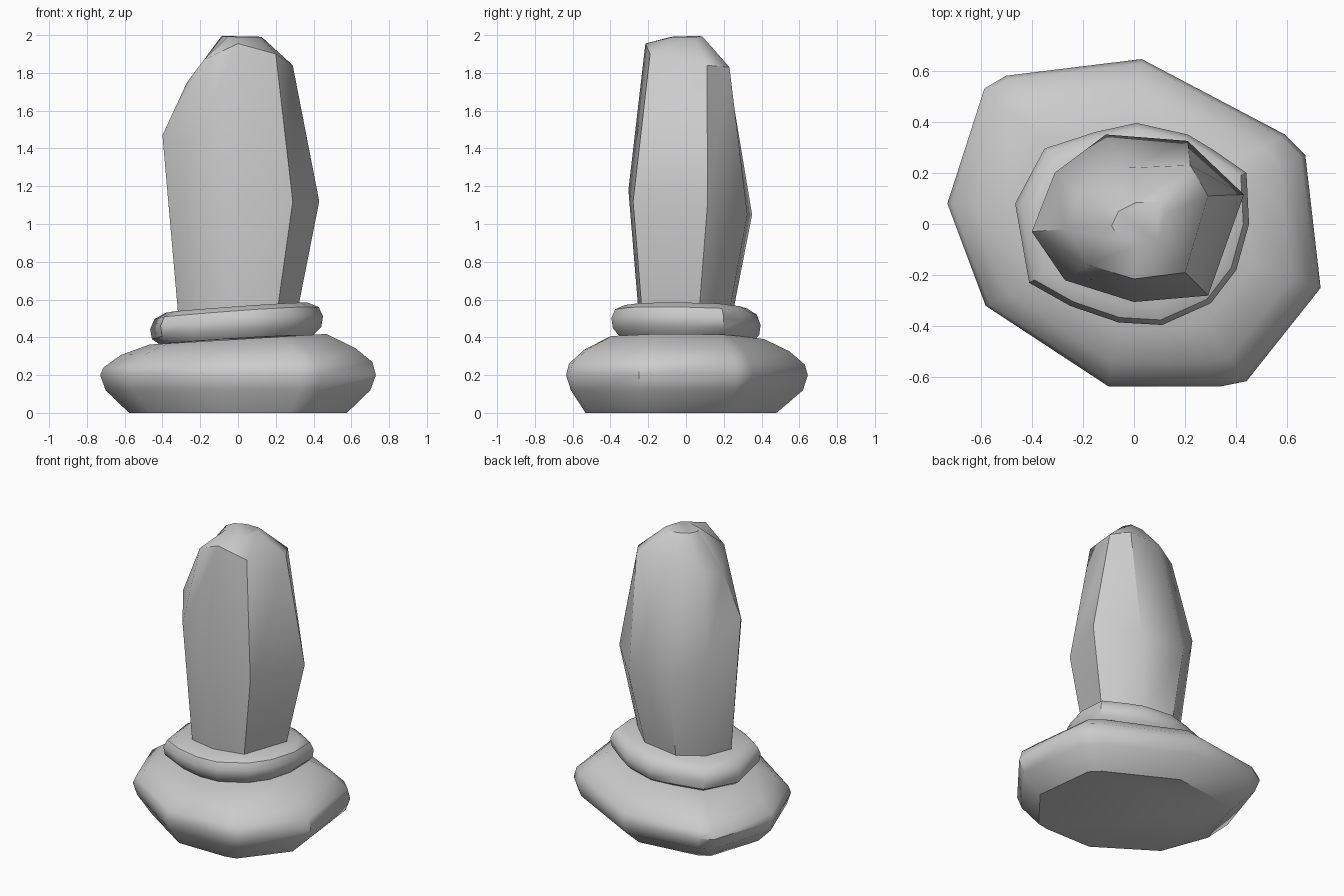
import bpy, bmesh

if "Cube" in bpy.data.objects:
    bpy.data.objects.remove(bpy.data.objects["Cube"])


def loft(name, rings, angle=0.7):
    """Skin a stack of rings with equal point counts and cap both ends."""
    bm = bmesh.new()
    loops = [[bm.verts.new(p) for p in ring] for ring in rings]
    n = len(loops[0])
    for a, b in zip(loops, loops[1:]):
        for i in range(n):
            j = (i + 1) % n
            bm.faces.new((a[i], a[j], b[j], b[i]))
    bm.faces.new(loops[0][::-1])
    bm.faces.new(loops[-1])
    bmesh.ops.recalc_face_normals(bm, faces=bm.faces)
    me = bpy.data.meshes.new(name)
    bm.to_mesh(me)
    bm.free()
    ob = bpy.data.objects.new(name, me)
    bpy.context.collection.objects.link(ob)
    bpy.ops.object.select_all(action='DESELECT')
    ob.select_set(True)
    bpy.context.view_layer.objects.active = ob
    bpy.ops.object.shade_smooth_by_angle(angle=angle)
    return ob


def ring(outline, scale, z, tilt_x=0.0, tilt_y=0.0, dx=0.0, dy=0.0):
    """Scaled copy of an outline on a slightly tilted plane."""
    return [(x * scale + dx, y * scale + dy,
             z + tilt_x * x * scale + tilt_y * y * scale) for x, y in outline]


# Wide worn foot stone
foot = [(0.73, -0.25), (0.67, 0.27), (0.59, 0.35), (0.03, 0.645), (-0.5, 0.58),
        (-0.585, 0.53), (-0.73, 0.08), (-0.58, -0.32), (-0.1, -0.635),
        (0.34, -0.635), (0.44, -0.615)]
loft("foot_stone", [
    ring(foot, 0.79, 0.0, dy=-0.03),
    ring(foot, 0.96, 0.12),
    ring(foot, 1.0, 0.2),
    ring(foot, 0.975, 0.255, 0.02),
    ring(foot, 0.85, 0.325, 0.03),
    ring(foot, 0.64, 0.39, 0.06),
])

# Thin tilted collar stone
collar = [(0.45, 0), (0.44, 0.2), (0.31, 0.29), (0.21, 0.35), (0.01, 0.395),
          (-0.15, 0.36), (-0.35, 0.295), (-0.465, 0.08), (-0.41, -0.23),
          (-0.25, -0.32), (-0.06, -0.385), (0.11, -0.395), (0.3, -0.31), (0.4, -0.18)]
loft("collar_stone", [
    ring(collar, 0.88, 0.385, 0.06, -0.03),
    ring(collar, 0.98, 0.425, 0.07, -0.04),
    ring(collar, 1.0, 0.48, 0.07, -0.04),
    ring(collar, 0.95, 0.53, 0.07, -0.03),
    ring(collar, 0.82, 0.558, 0.07, -0.02),
])

# Tall standing stone with an uneven waist and a chipped crown
waist = [(0.43, 0.115, 1.12), (0.21, 0.325, 1.05), (-0.11, 0.35, 1.05),
         (-0.31, 0.2, 1.25), (-0.4, -0.03, 1.47), (-0.27, -0.22, 1.35),
         (0.0, -0.305, 1.18), (0.29, -0.28, 1.12)]
shoulder = [(0.29, 0.11, 1.84), (0.22, 0.23, 1.83), (-0.02, 0.22, 1.83),
            (-0.2, 0.13, 1.8), (-0.27, -0.02, 1.75), (-0.18, -0.16, 1.87),
            (0.0, -0.215, 1.955), (0.2, -0.19, 1.9)]
base = ring([p[:2] for p in waist], 0.75, 0.5, dx=-0.015, dy=-0.02)
crown = ring([p[:2] for p in shoulder], 0.38, 1.992, -0.02, 0.02, dx=0.015)
loft("standing_stone", [base, waist, shoulder, crown], 0.75)
